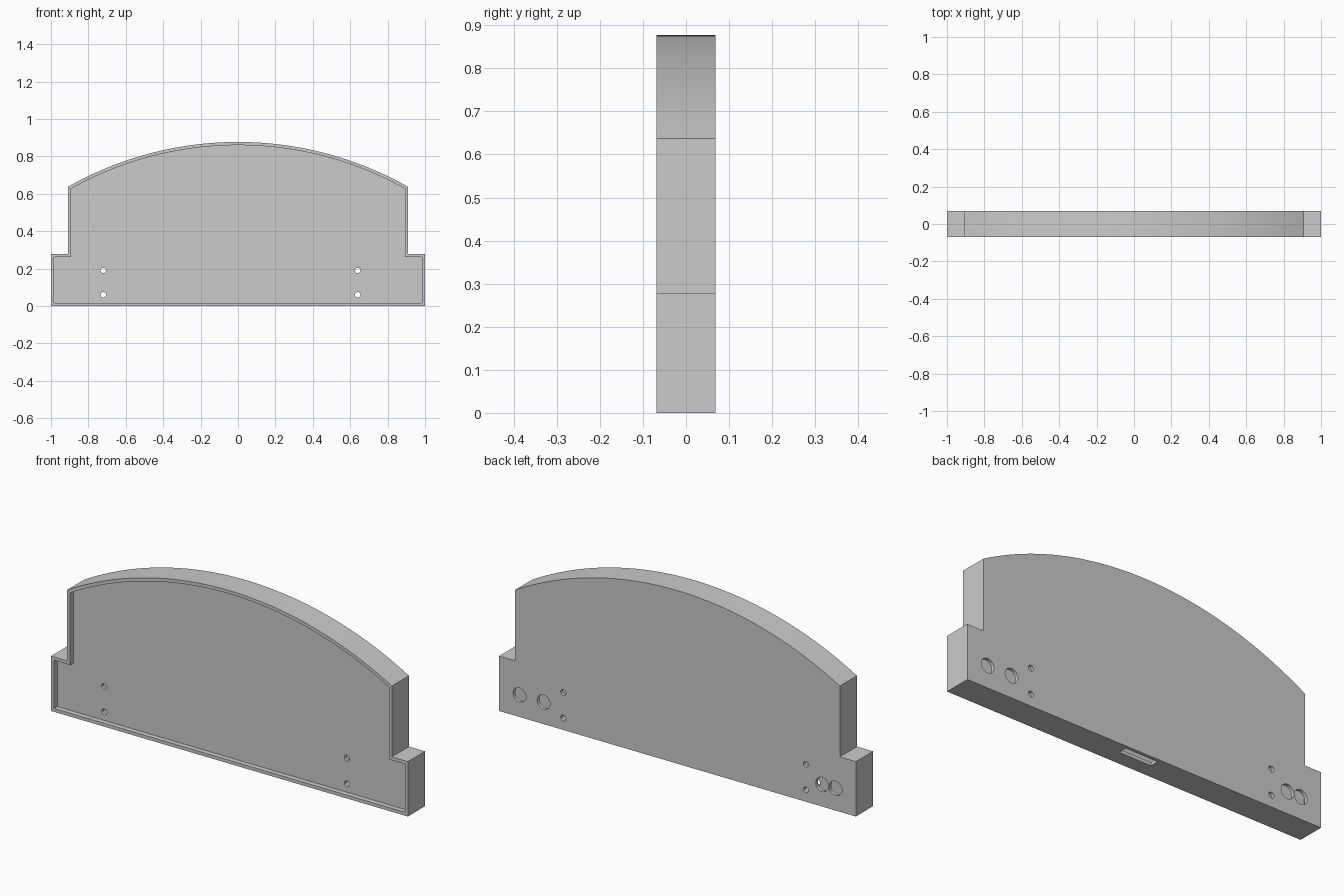
import bpy, bmesh, math
from mathutils import Matrix, Vector

if "Cube" in bpy.data.objects:
    bpy.data.objects.remove(bpy.data.objects["Cube"])

HALF_DEPTH = 0.0685
WALL = 0.017
TOP, SHOULDER, STEP = 0.877, 0.637, 0.278
HALF_W = 0.91
RADIUS = (HALF_W ** 2 + (TOP - SHOULDER) ** 2) / (2 * (TOP - SHOULDER))


def outline(inset):
    """Arched, stepped silhouette in (x, z), shrunk by inset."""
    w, r, cz = HALF_W - inset, RADIUS - inset, TOP - RADIUS
    a = math.asin(w / r)
    n = 64
    arc = [(r * math.sin(a - 2 * a * i / n), cz + r * math.cos(a - 2 * a * i / n))
           for i in range(n + 1)]
    side = [(1 - inset, inset), (1 - inset, STEP - inset), (w, STEP - inset)]
    return side + arc + [(-x, z) for x, z in reversed(side)]


def make_object(name, bm):
    bmesh.ops.recalc_face_normals(bm, faces=bm.faces)
    mesh = bpy.data.meshes.new(name)
    bm.to_mesh(mesh)
    bm.free()
    obj = bpy.data.objects.new(name, mesh)
    bpy.context.collection.objects.link(obj)
    return obj


def prism(name, points, y0, y1):
    bm = bmesh.new()
    face = bm.faces.new([bm.verts.new((x, y0, z)) for x, z in points])
    ext = bmesh.ops.extrude_face_region(bm, geom=[face])
    verts = [v for v in ext["geom"] if isinstance(v, bmesh.types.BMVert)]
    bmesh.ops.translate(bm, verts=verts, vec=(0, y1 - y0, 0))
    return make_object(name, bm)


def drills(name, holes, y0, y1):
    """Row of cylinders along y; holes are (x, z, radius)."""
    bm = bmesh.new()
    for x, z, r in holes:
        m = Matrix.Translation((x, (y0 + y1) / 2, z)) @ Matrix.Rotation(math.pi / 2, 4, 'X')
        bmesh.ops.create_cone(bm, cap_ends=True, segments=32, radius1=r, radius2=r,
                              depth=y1 - y0, matrix=m)
    return make_object(name, bm)


def select(obj):
    bpy.ops.object.select_all(action='DESELECT')
    obj.select_set(True)
    bpy.context.view_layer.objects.active = obj


def cut(obj, cutter):
    cutter.hide_render = True
    mod = obj.modifiers.new("cut", 'BOOLEAN')
    mod.operation, mod.solver, mod.object = 'DIFFERENCE', 'EXACT', cutter
    select(obj)
    bpy.ops.object.modifier_apply(modifier=mod.name)
    bpy.data.objects.remove(cutter, do_unlink=True)


screw_holes = [(x, z, 0.0145) for x in (-0.72, 0.64) for z in (0.06, 0.19)]
port_holes = [(x, 0.112, 0.036) for x in (-0.886, -0.811, 0.75, 0.885)]
back_inner = HALF_DEPTH - WALL

# Hollow housing, open at the front
housing = prism("housing", outline(0), -HALF_DEPTH, HALF_DEPTH)
cut(housing, prism("cavity_cutter", outline(WALL), -0.2, back_inner))

# Screw and cable holes in the back wall
cut(housing, drills("back_drills", screw_holes + port_holes, 0.02, 0.1))

# Slot in the underside
slot = [(-0.09, -0.05), (0.09, -0.05), (0.09, 0.03), (-0.09, 0.03)]
cut(housing, prism("slot_cutter", slot, 0.007, back_inner - 0.0005))

# Front panel set back inside the rim
panel_y = -HALF_DEPTH + 0.026
panel = prism("front_panel", outline(WALL), panel_y, panel_y + WALL)
cut(panel, drills("panel_drills", screw_holes, -0.1, 0.03))

for obj in (housing, panel):
    select(obj)
    bpy.ops.object.shade_smooth_by_angle(angle=math.radians(25))
